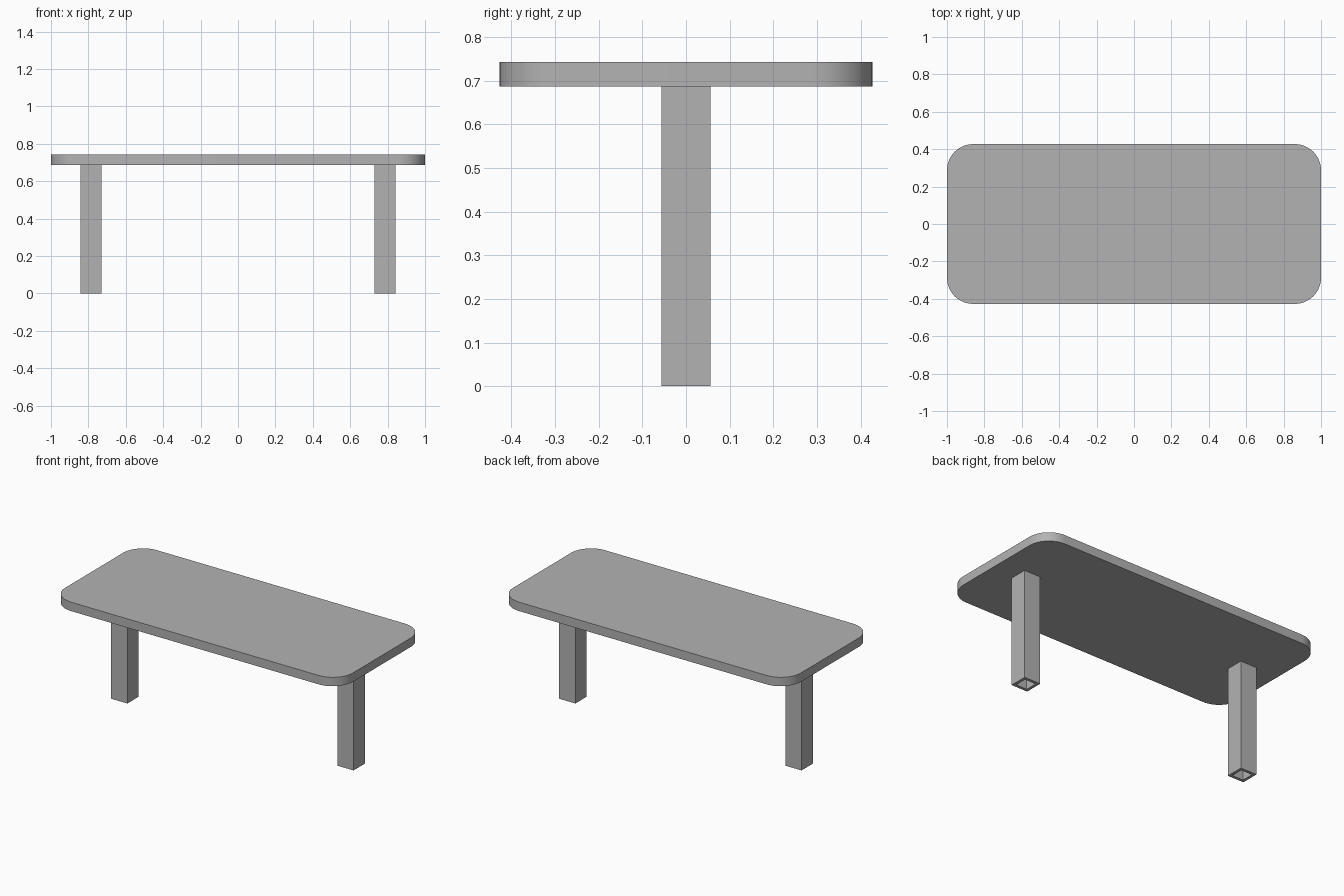
import bpy
import bmesh
import math

cube = bpy.data.objects.get("Cube")
if cube:
    bpy.data.objects.remove(cube, do_unlink=True)

HALF_X, HALF_Y, RADIUS = 1.0, 0.427, 0.14
TOP_LOW, TOP_HIGH = 0.687, 0.743
LEG_X, LEG_HALF, WALL = 0.786, 0.0565, 0.018

grey = bpy.data.materials.new("plain_grey")
grey.use_nodes = True
colour = (0.45, 0.45, 0.45, 1)
grey.diffuse_color = colour
grey.node_tree.nodes["Principled BSDF"].inputs["Base Color"].default_value = colour


def add_object(name, bm):
    bmesh.ops.recalc_face_normals(bm, faces=bm.faces[:])
    mesh = bpy.data.meshes.new(name)
    bm.to_mesh(mesh)
    bm.free()
    mesh.materials.append(grey)
    obj = bpy.data.objects.new(name, mesh)
    bpy.context.collection.objects.link(obj)
    return obj


def extrude_up(bm, faces, height):
    result = bmesh.ops.extrude_face_region(bm, geom=faces)
    moved = [v for v in result["geom"] if isinstance(v, bmesh.types.BMVert)]
    bmesh.ops.translate(bm, verts=moved, vec=(0, 0, height))


# Tabletop: rounded rectangle slab
bm = bmesh.new()
outline = []
segments = 16
for corner, (sx, sy) in enumerate([(1, 1), (-1, 1), (-1, -1), (1, -1)]):
    for i in range(segments + 1):
        a = math.pi / 2 * (corner + i / segments)
        outline.append(bm.verts.new((sx * (HALF_X - RADIUS) + RADIUS * math.cos(a),
                                     sy * (HALF_Y - RADIUS) + RADIUS * math.sin(a),
                                     TOP_LOW)))
extrude_up(bm, [bm.faces.new(outline)], TOP_HIGH - TOP_LOW)
tabletop = add_object("tabletop", bm)
bpy.context.view_layer.objects.active = tabletop
tabletop.select_set(True)
bpy.ops.object.shade_smooth_by_angle(angle=math.radians(30))


# Legs: hollow square tubes
def add_leg(name, x):
    bm = bmesh.new()
    rings = []
    for h in (LEG_HALF, LEG_HALF - WALL):
        rings.append([bm.verts.new((x + sx * h, sy * h, 0))
                      for sx, sy in [(1, 1), (-1, 1), (-1, -1), (1, -1)]])
    outer, inner = rings
    rim = [bm.faces.new((outer[i], outer[(i + 1) % 4], inner[(i + 1) % 4], inner[i]))
           for i in range(4)]
    extrude_up(bm, rim, TOP_LOW)
    add_object(name, bm)


add_leg("left_leg", LEG_X)
add_leg("right_leg", -LEG_X)
